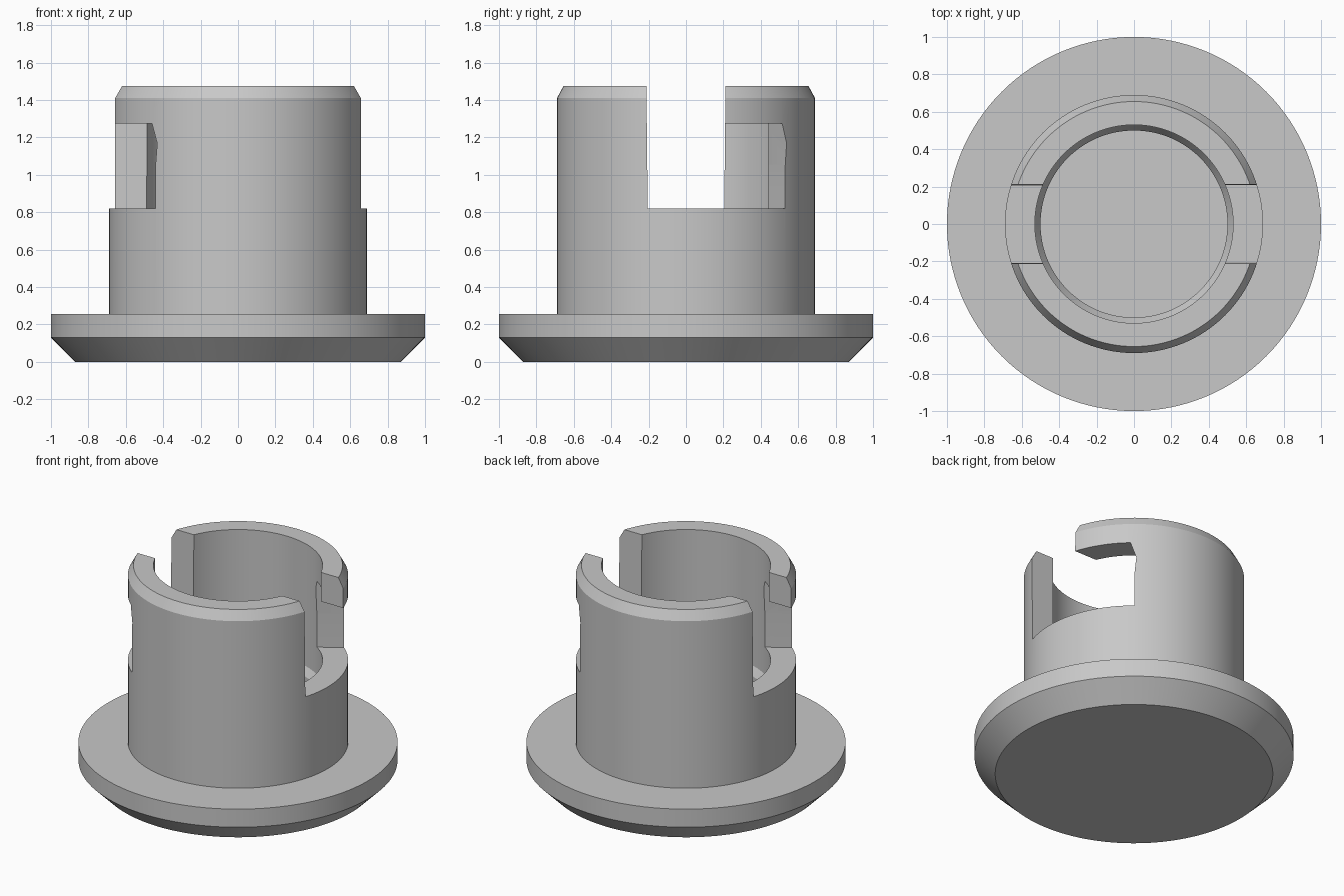
import bpy
import bmesh
import math

cube = bpy.data.objects.get("Cube")
if cube:
    bpy.data.objects.remove(cube, do_unlink=True)

SEGMENTS = 128
SLOT_FLOOR, SLOT_ROOF, TOP = 0.82, 1.275, 1.475

grey = bpy.data.materials.new("plain grey")
grey.use_nodes = True
colour = (0.58, 0.58, 0.58, 1)
grey.diffuse_color = colour
grey.node_tree.nodes["Principled BSDF"].inputs["Base Color"].default_value = colour


def add_object(name, bm):
    bmesh.ops.recalc_face_normals(bm, faces=bm.faces[:])
    mesh = bpy.data.meshes.new(name)
    bm.to_mesh(mesh)
    bm.free()
    mesh.materials.append(grey)
    obj = bpy.data.objects.new(name, mesh)
    bpy.context.collection.objects.link(obj)
    return obj


def lathe(name, profile):
    """Turn an (r, z) profile around the z axis; both ends are capped."""
    bm = bmesh.new()
    rings = []
    for r, z in profile:
        angles = [math.tau * i / SEGMENTS for i in range(SEGMENTS)]
        rings.append([bm.verts.new((r * math.cos(a), r * math.sin(a), z)) for a in angles])
    for low, high in zip(rings, rings[1:]):
        for i in range(SEGMENTS):
            j = (i + 1) % SEGMENTS
            bm.faces.new((low[i], low[j], high[j], high[i]))
    bm.faces.new(rings[0])
    bm.faces.new(rings[-1])
    return add_object(name, bm)


def loft(name, sections, turn=1):
    """Join (z, outline) sections into a solid; turn=-1 spins it half round."""
    bm = bmesh.new()
    rings = [[bm.verts.new((turn * x, turn * y, z)) for x, y in outline]
             for z, outline in sections]
    for low, high in zip(rings, rings[1:]):
        for i in range(len(low)):
            j = (i + 1) % len(low)
            bm.faces.new((low[i], low[j], high[j], high[i]))
    bm.faces.new(rings[0])
    bm.faces.new(rings[-1])
    return add_object(name, bm)


def rectangle(x, y):
    return [(-x, -y), (x, -y), (x, y), (-x, y)]


# Flanged cap with a chamfered rim and a stepped bore
cap = lathe("flanged_cap", [
    (0.87, 0), (1, 0.13), (1, 0.255), (0.69, 0.255),
    (0.69, 1.41), (0.655, TOP), (0.53, TOP),
    (0.53, 0.63), (0.5, 0.58), (0.5, 0.25),
])

# Entry slot across the collar, slightly wider at the top
cutters = [loft("entry_slot_cutter", [
    (SLOT_FLOOR, rectangle(0.9, 0.205)),
    (TOP + 0.1, rectangle(0.9, 0.213)),
])]

# Locking slots, one on each side, with a gently bowed end wall
lower_end = [(0.134, 0), (0.9, 0), (0.763, 0.73), (0.134, 0.34)]
upper_end = [(0.134, 0), (0.9, 0), (0.79, 0.665), (0.134, 0.365)]
for side, turn in (("left", 1), ("right", -1)):
    cutters.append(loft(side + "_locking_slot_cutter", [
        (SLOT_FLOOR, lower_end), (1.05, lower_end), (SLOT_ROOF, upper_end),
    ], turn))

bpy.context.view_layer.objects.active = cap
cap.select_set(True)
for cutter in cutters:
    cut = cap.modifiers.new(cutter.name, "BOOLEAN")
    cut.operation = "DIFFERENCE"
    cut.solver = "EXACT"
    cut.object = cutter
    bpy.ops.object.modifier_apply(modifier=cut.name)
    bpy.data.objects.remove(cutter, do_unlink=True)

bpy.ops.object.shade_smooth_by_angle(angle=math.radians(20))
